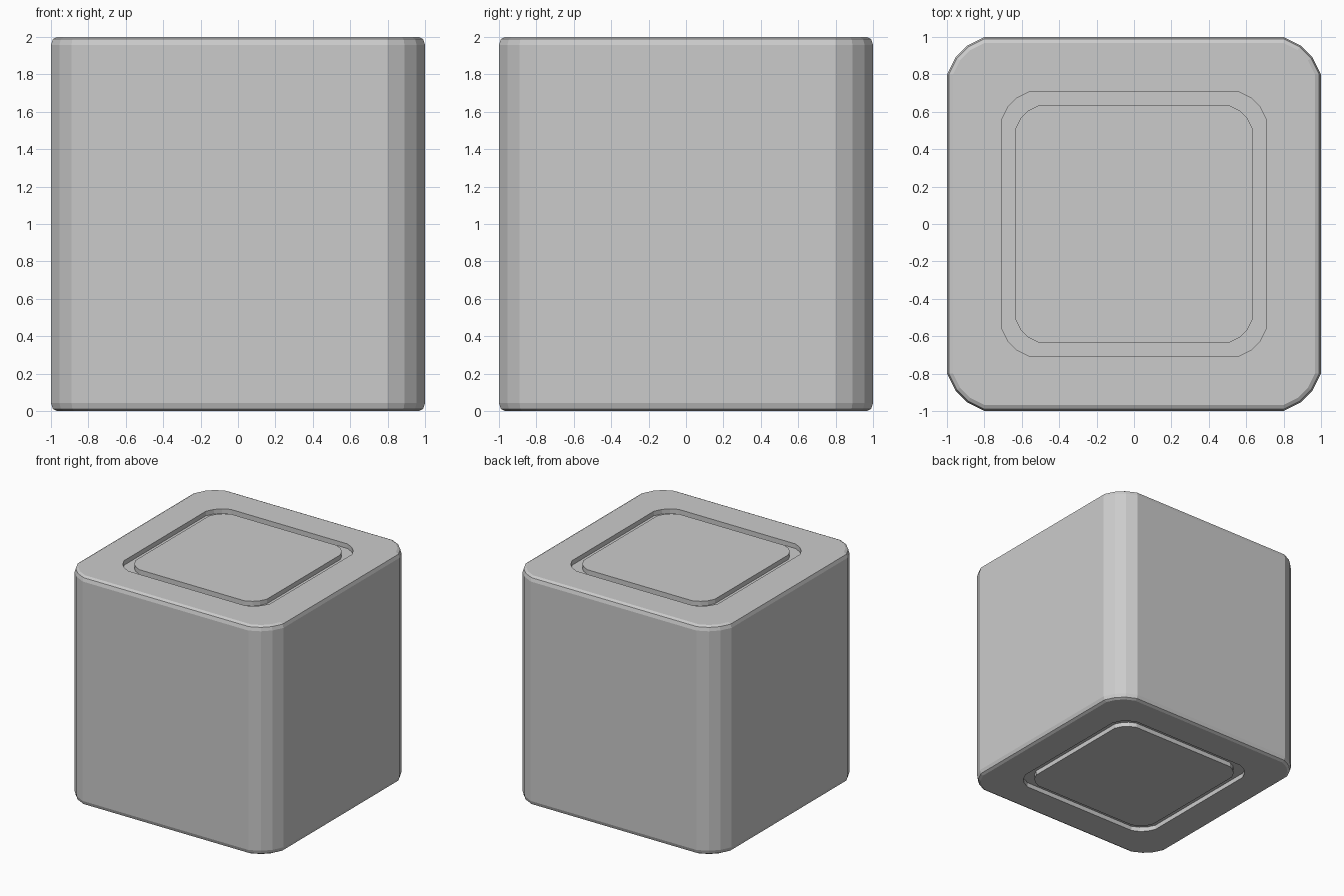
import bpy, bmesh

if "Cube" in bpy.data.objects:
    bpy.data.objects.remove(bpy.data.objects["Cube"])

GROOVE = 0.04  # groove depth on top and bottom


def outline(half, start):
    """Rounded square: flats end at 'start', corners have three facets."""
    r = half - start
    corner = [(1, 0), (0.775, 0.45), (0.45, 0.775), (0, 1)]
    pts = [(start + r * u, start + r * v) for u, v in corner]
    loop = []
    for _ in range(4):
        loop += pts
        pts = [(-y, x) for x, y in pts]
    return loop


# Half profile from panel centre to body side: half width, flat end, depth from the face
half_profile = [
    (0.635, 0.508, 0.0),      # raised panel edge
    (0.635, 0.508, GROOVE),   # groove floor
    (0.705, 0.564, GROOVE),
    (0.705, 0.564, 0.0),      # rim
    (0.967, 0.80, 0.0),       # rounded outer edge
    (0.99, 0.80, 0.012),
    (1.0, 0.80, 0.042),
]
profile = [(h, s, d) for h, s, d in half_profile]
profile += [(h, s, 2 - d) for h, s, d in reversed(half_profile)]

# Block skinned ring by ring from bottom panel to top panel
bm = bmesh.new()
rings = [[bm.verts.new((x, y, z)) for x, y in outline(h, s)] for h, s, z in profile]
for a, b in zip(rings, rings[1:]):
    n = len(a)
    for i in range(n):
        j = (i + 1) % n
        bm.faces.new((a[i], a[j], b[j], b[i]))
bm.faces.new(list(reversed(rings[0])))
bm.faces.new(rings[-1])
bmesh.ops.recalc_face_normals(bm, faces=bm.faces)

mesh = bpy.data.meshes.new("grooved_block")
bm.to_mesh(mesh)
bm.free()
block = bpy.data.objects.new("grooved_block", mesh)
bpy.context.collection.objects.link(block)
